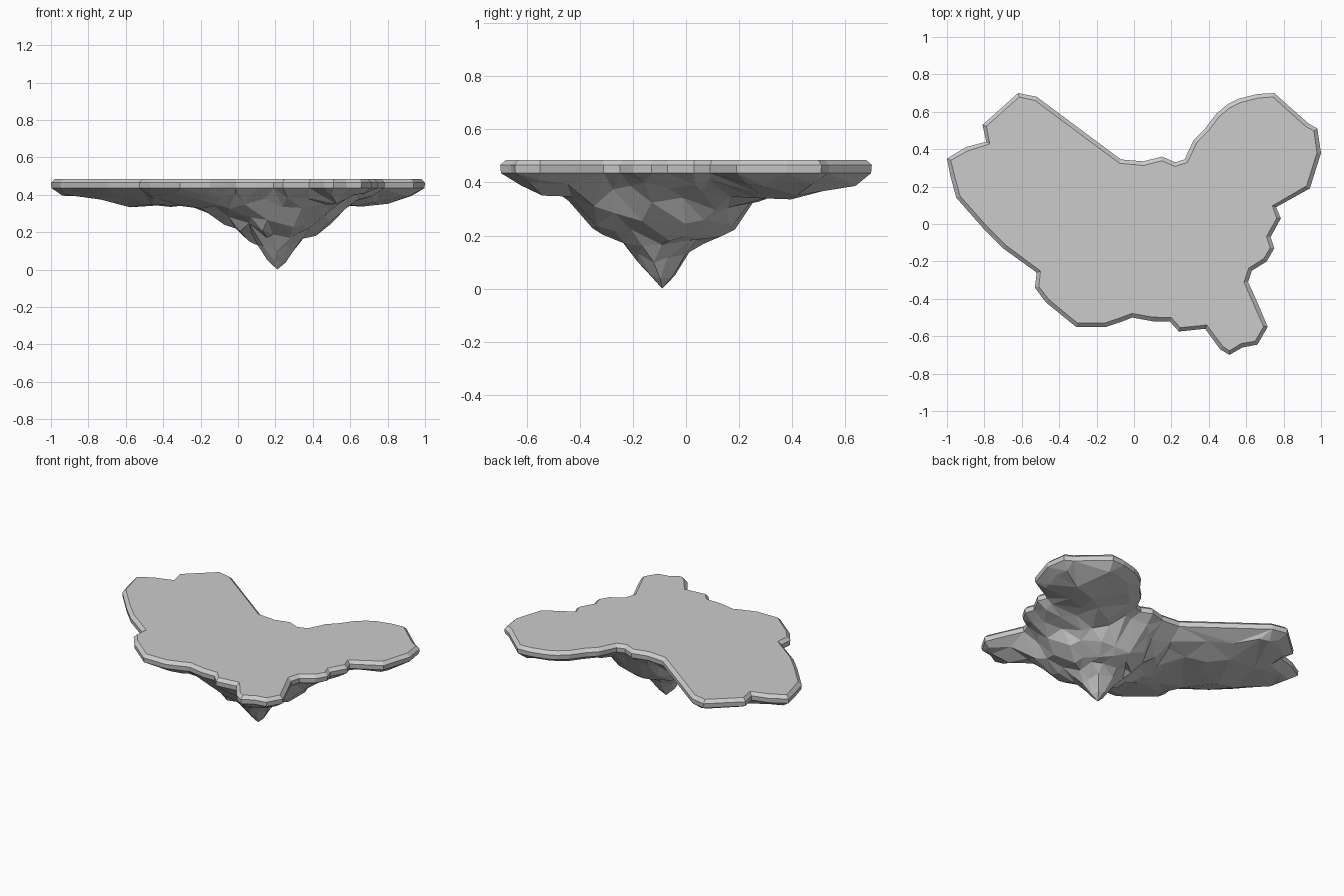
import bpy, bmesh, math, random
from mathutils import Vector
from mathutils.geometry import delaunay_2d_cdt, intersect_point_line

if "Cube" in bpy.data.objects:
    bpy.data.objects.remove(bpy.data.objects["Cube"])

random.seed(4)

# Coastline seen from above, counter-clockwise
coast = [Vector(p) for p in [
    (-1, .35), (-.98, .25), (-.95, .14), (-.8, -.03), (-.7, -.13), (-.52, -.26),
    (-.53, -.34), (-.47, -.42), (-.31, -.55), (-.15, -.55), (-.06, -.52),
    (-.01, -.5), (.1, -.52), (.19, -.52), (.24, -.575), (.38, -.56), (.46, -.67),
    (.51, -.70), (.58, -.66), (.66, -.645), (.715, -.55), (.66, -.42), (.61, -.31),
    (.63, -.25), (.71, -.2), (.75, -.13), (.73, -.07), (.785, .03), (.76, .09),
    (.94, .19), (1, .38), (.98, .51), (.93, .54), (.75, .70), (.66, .695),
    (.56, .67), (.5, .64), (.44, .59), (.38, .51), (.32, .45), (.27, .345),
    (.22, .33), (.15, .36), (.05, .335), (-.07, .345), (-.52, .68), (-.62, .70),
    (-.81, .53), (-.79, .44), (-.9, .41)]]
N = len(coast)
TIP = Vector((.21, -.09))
# Depth profile: distance from the tip -> height
profile = [(0, 0), (.05, .045), (.1, .11), (.15, .165), (.22, .205), (.29, .25),
           (.36, .315), (.5, .36), (.8, .40), (2, .435)]


def inset(d):
    out = []
    for i, p in enumerate(coast):
        a = (p - coast[i - 1]).normalized()
        b = (coast[(i + 1) % N] - p).normalized()
        t = (a + b).normalized()
        out.append(p + Vector((-t.y, t.x)) * d)
    return out


def inside(p):
    hit = False
    for i, b in enumerate(coast):
        a = coast[i - 1]
        if (a.y > p.y) != (b.y > p.y) and p.x < a.x + (p.y - a.y) / (b.y - a.y) * (b.x - a.x):
            hit = not hit
    return hit


def edge_dist(p):
    best = 9
    for i, b in enumerate(coast):
        a = coast[i - 1]
        t = max(0, min(1, intersect_point_line(p, a, b)[1]))
        best = min(best, (p - a.lerp(b, t)).length)
    return best


def depth(p):
    r, d = (p - TIP).length, edge_dist(p)
    for (r0, z0), (r1, z1) in zip(profile, profile[1:]):
        if r <= r1:
            c = z0 + (z1 - z0) * (r - r0) / (r1 - r0)
            break
    c += random.uniform(-.02, .045) * min(1, r / .2)
    rim = .095 * min(1, d / .2) ** .7 + random.uniform(-.012, .008)
    return .435 - max(rim, (.435 - c) * min(1, d / .13))


# Scattered points for the rocky underside
pts = [TIP.copy()]
def try_add(p, gap):
    if inside(p) and edge_dist(p) > .035 and all((p - q).length > gap for q in pts):
        pts.append(p)

for r, n in [(.05, 6), (.1, 9), (.155, 12), (.22, 14), (.29, 17), (.36, 19),
             (.44, 20), (.54, 20), (.66, 22), (.8, 24), (.97, 26), (1.14, 28)]:
    for k in range(n):
        a = math.tau * (k + random.uniform(-.3, .3) + .5 * (n % 2)) / n
        rr = r + random.uniform(-.02, .02) * min(1, r / .15)
        try_add(TIP + Vector((math.cos(a), math.sin(a))) * rr, .03)
for p in inset(.065):
    try_add(p, .05)

bm = bmesh.new()
# Rim: bevelled top edge and upright band
rings = [[bm.verts.new((p.x, p.y, z)) for p in inset(d)]
         for d, z in [(.022, .485), (0, .465), (.003, .435)]]
bm.faces.new(rings[0])
for hi, lo in zip(rings, rings[1:]):
    for i in range(N):
        j = (i + 1) % N
        bm.faces.new((hi[i], lo[i], lo[j], hi[j]))

# Underside: triangulated height field joined to the rim
co, _, faces, orig, _, _ = delaunay_2d_cdt(
    coast + pts, [], [list(range(N))], 1, 1e-6)
under = []
for p, o in zip(co, orig):
    k = min(o) if o else N
    if k < N:
        under.append(rings[2][k])
    else:
        z = 0 if (p - TIP).length < 1e-4 else max(.02, depth(p))
        under.append(bm.verts.new((p.x, p.y, z)))
for f in faces:
    bm.faces.new([under[i] for i in reversed(f)])

bmesh.ops.recalc_face_normals(bm, faces=bm.faces)
mesh = bpy.data.meshes.new("floating_island")
bm.to_mesh(mesh)
bm.free()
island = bpy.data.objects.new("floating_island", mesh)
bpy.context.collection.objects.link(island)
